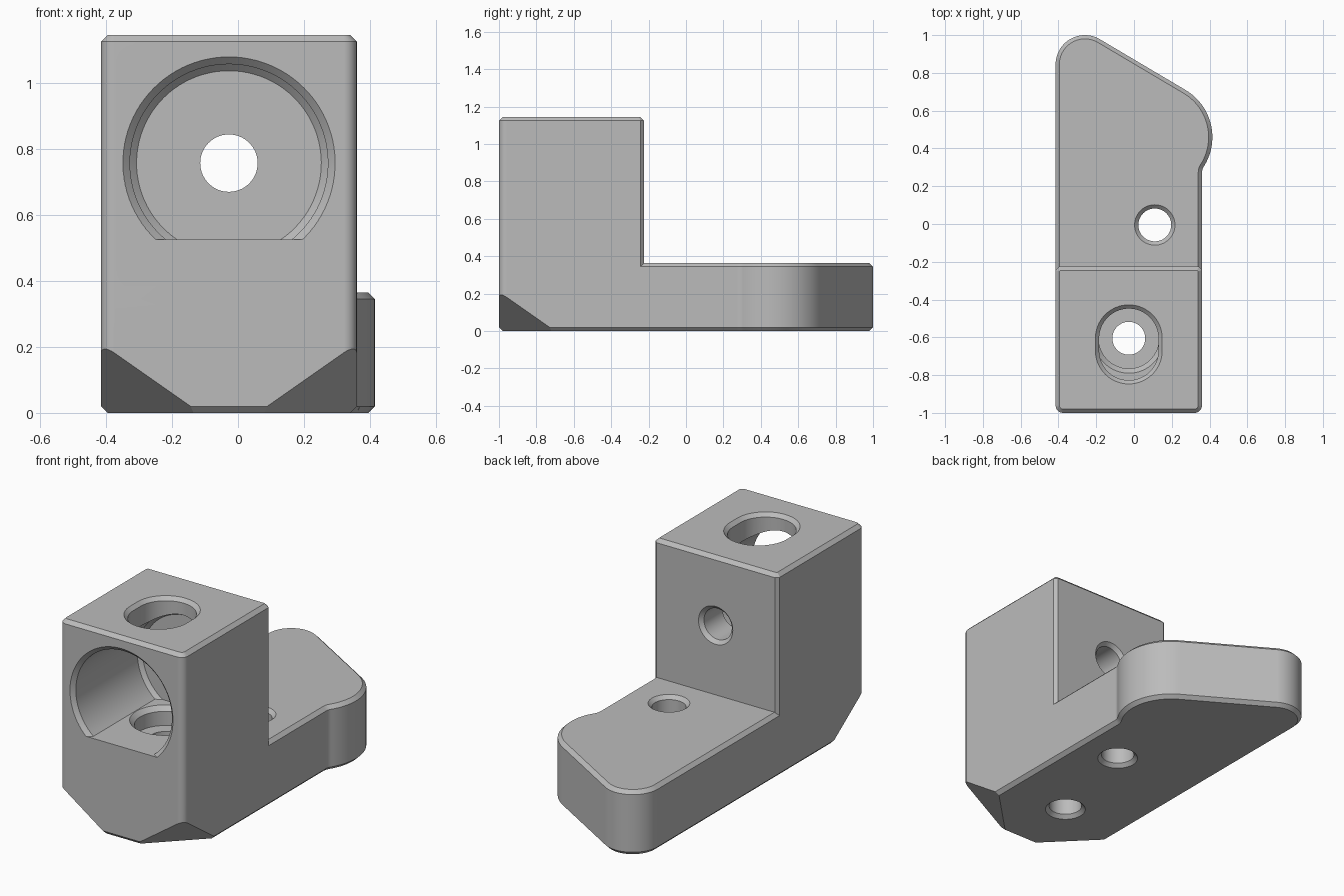
import bpy, bmesh, math
from mathutils import Vector

if "Cube" in bpy.data.objects:
    bpy.data.objects.remove(bpy.data.objects["Cube"], do_unlink=True)

LEFT, RIGHT, FRONT, BACK = -0.415, 0.36, -1.0, -0.225
MID = (LEFT + RIGHT) / 2
BEVEL = 0.02
BASE_TOP, TOWER_TOP = 0.365, 1.145
BORE_Z, FLOOR_Z = 0.757, 0.525
BOLT_Y = -0.605

grey = bpy.data.materials.new("light_grey")
grey.use_nodes = True
grey.diffuse_color = (0.5, 0.5, 0.5, 1)
grey.node_tree.nodes["Principled BSDF"].inputs["Base Color"].default_value = (0.5, 0.5, 0.5, 1)


def arc(cx, cy, r, a0, a1, n):
    steps = [math.radians(a0 + (a1 - a0) * i / n) for i in range(n + 1)]
    return [Vector((cx + r * math.cos(a), cy + r * math.sin(a))) for a in steps]


def circle(cx, cy, r):
    return arc(cx, cy, r, 0, 360, 64)[:-1]


def inset(outline, d):
    """Offset a counter-clockwise outline inward with mitred corners."""
    result = []
    for i, p in enumerate(outline):
        e1 = (p - outline[i - 1]).normalized()
        e2 = (outline[(i + 1) % len(outline)] - p).normalized()
        n1, n2 = Vector((-e1.y, e1.x)), Vector((-e2.y, e2.x))
        result.append(p + (n1 + n2) * (d / (1 + n1.dot(n2))))
    return result


def loft(name, layers, upright=True):
    """Solid through (outline, level) layers, along z or, if not upright, along y."""
    bm = bmesh.new()
    rings = []
    for outline, level in layers:
        rings.append([bm.verts.new((p.x, p.y, level) if upright else (p.x, level, p.y))
                      for p in outline])
    for low, high in zip(rings, rings[1:]):
        for i in range(len(low)):
            bm.faces.new((low[i - 1], low[i], high[i], high[i - 1]))
    bm.faces.new(rings[0][::-1])
    bm.faces.new(rings[-1])
    bmesh.ops.recalc_face_normals(bm, faces=bm.faces)
    mesh = bpy.data.meshes.new(name)
    bm.to_mesh(mesh)
    bm.free()
    mesh.materials.append(grey)
    obj = bpy.data.objects.new(name, mesh)
    bpy.context.collection.objects.link(obj)
    return obj


def combine(target, tool, operation):
    tool.hide_render = True
    mod = target.modifiers.new(operation.lower(), "BOOLEAN")
    mod.operation, mod.object, mod.solver = operation, tool, "EXACT"
    bpy.context.view_layer.objects.active = target
    bpy.ops.object.modifier_apply(modifier=mod.name)
    bpy.data.objects.remove(tool, do_unlink=True)


# Rounded front corners shared by the foot and the tower
front_corners = (arc(LEFT + 0.04, FRONT + 0.04, 0.04, 180, 270, 8)
                 + arc(RIGHT - 0.04, FRONT + 0.04, 0.04, 270, 360, 8))

# Foot with a flared, slanted tail
foot = (front_corners + arc(0.42, 0.272, 0.06, 180, 147.5, 6)
        + arc(0.125, 0.46, 0.29, -32.5, 60, 28)
        + arc(-0.26, 0.845, 0.155, 60, 180, 24))
body = loft("angle_bracket", [(inset(foot, BEVEL), 0), (foot, BEVEL),
                              (foot, BASE_TOP - BEVEL), (inset(foot, BEVEL), BASE_TOP)])

# Slice off the two lower front corners
bm = bmesh.new()
bm.from_mesh(body.data)
for x, side in ((LEFT, 1), (RIGHT, -1)):
    cut = bmesh.ops.bisect_plane(
        bm, geom=bm.verts[:] + bm.edges[:] + bm.faces[:], dist=1e-5, clear_inner=True,
        plane_co=(x, FRONT, 0.21), plane_no=(side / 0.3, 1 / 0.3, 1 / 0.21))
    rim = [e for e in cut["geom_cut"] if isinstance(e, bmesh.types.BMEdge)]
    bmesh.ops.holes_fill(bm, edges=rim, sides=0)
bmesh.ops.recalc_face_normals(bm, faces=bm.faces)
bm.to_mesh(body.data)
bm.free()

# Tower with bevelled back edges
c = 0.018
tower = front_corners + [Vector(p) for p in ((RIGHT, BACK - c), (RIGHT - c, BACK),
                                             (LEFT + c, BACK), (LEFT, BACK - c))]
combine(body, loft("tower", [(tower, 0.25), (tower, TOWER_TOP - BEVEL),
                             (inset(tower, BEVEL), TOWER_TOP)]), "UNION")


# Front bore with a flat floor
def bore(r):
    a = math.degrees(math.asin((FLOOR_Z - BORE_Z) / r))
    return arc(MID, BORE_Z, r, a, 180 - a, 72)


combine(body, loft("bore", [(bore(0.342), FRONT - BEVEL), (bore(0.3), FRONT + 0.022),
                            (bore(0.3), -0.43), (bore(0.28), -0.41)], False), "DIFFERENCE")


# Slot in the tower top, opening into the bore
def slot(r):
    return arc(MID, BOLT_Y, r, 0, 180, 32) + arc(MID, -0.67, r, 180, 360, 32)


combine(body, loft("slot", [(slot(0.157), 0.8), (slot(0.157), TOWER_TOP - BEVEL),
                            (slot(0.197), TOWER_TOP + BEVEL)]), "DIFFERENCE")

# Counterbore in the bore floor
seat = [(0.16, 0.42), (0.16, FLOOR_Z - 0.025), (0.195, FLOOR_Z + 0.01)]
combine(body, loft("counterbore", [(circle(MID, BOLT_Y, r), z) for r, z in seat]), "DIFFERENCE")

# Vertical bolt holes: one under the counterbore, one through the foot
R, WIDE = 0.087, 0.127
mouth = [(WIDE, -BEVEL), (R, BEVEL)]
bolt = mouth + [(R, 0.47)]
combine(body, loft("bolt_hole", [(circle(MID, BOLT_Y, r), z) for r, z in bolt]), "DIFFERENCE")
through = mouth + [(R, BASE_TOP - BEVEL), (WIDE, BASE_TOP + BEVEL)]
combine(body, loft("foot_hole", [(circle(0.11, -0.005, r), z) for r, z in through]), "DIFFERENCE")

# Hole through the back wall, widened at both ends
rear = [(R, -0.5), (R, BACK - BEVEL), (WIDE, BACK + BEVEL)]
combine(body, loft("rear_hole", [(circle(MID, BORE_Z, r), y) for r, y in rear], False), "DIFFERENCE")

# Smooth curved walls, crisp bevels
bpy.ops.object.select_all(action="DESELECT")
body.select_set(True)
bpy.context.view_layer.objects.active = body
bpy.ops.object.shade_smooth_by_angle(angle=math.radians(25))
weighted = body.modifiers.new("clean_normals", "WEIGHTED_NORMAL")
weighted.keep_sharp = True
